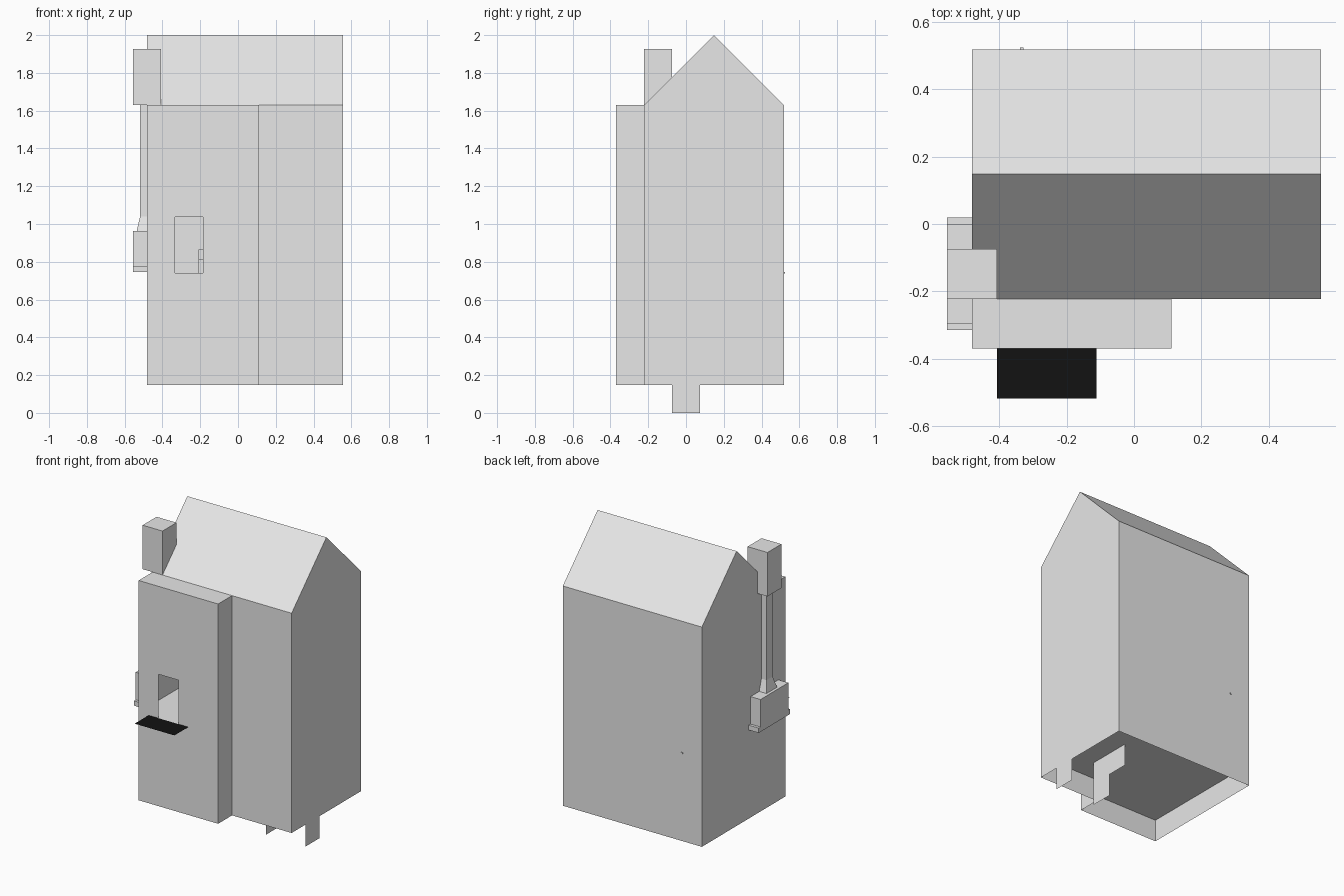
import bpy, bmesh

if "Cube" in bpy.data.objects:
    bpy.data.objects.remove(bpy.data.objects["Cube"])

U = 2 / 13.5                       # modelling grid: the house is 13.5 grid steps tall


def material(name, c):
    m = bpy.data.materials.new(name)
    m.diffuse_color = (c, c, c, 1)
    m.use_nodes = True
    m.node_tree.nodes["Principled BSDF"].inputs["Base Color"].default_value = m.diffuse_color
    return m


GREY = material("plain grey", 0.8)
BLACK = material("black", 0.006)


def make(name, polygons, mat=GREY):
    """Object from flat polygons whose corners are in grid steps."""
    bm = bmesh.new()
    for poly in polygons:
        bm.faces.new([bm.verts.new([c * U for c in p]) for p in poly])
    bmesh.ops.remove_doubles(bm, verts=bm.verts, dist=1e-4)
    me = bpy.data.meshes.new(name)
    bm.to_mesh(me)
    bm.free()
    me.materials.append(mat)
    ob = bpy.data.objects.new(name, me)
    bpy.context.collection.objects.link(ob)
    return ob


def front(x0, x1, y, z0, z1):      # upright panel facing -y
    return [(x0, y, z0), (x1, y, z0), (x1, y, z1), (x0, y, z1)]


def side(x, y0, y1, z0, z1):       # upright panel facing +x
    return [(x, y0, z0), (x, y1, z0), (x, y1, z1), (x, y0, z1)]


def flat(x0, x1, y0, y1, z):       # level panel facing up
    return [(x0, y0, z), (x1, y0, z), (x1, y1, z), (x0, y1, z)]


def flip(poly):
    return poly[::-1]


def block(name, x, y, z, top=None):
    """Closed box; top gives other x and y ranges for a tapered upper end."""
    tx, ty = top or (x, y)
    lo, hi = flat(*x, *y, z[0]), flat(*tx, *ty, z[1])
    sides = [[lo[i], lo[(i + 1) % 4], hi[(i + 1) % 4], hi[i]] for i in range(4)]
    return make(name, [flip(lo), hi] + sides)


X0, X1, XE = -3.25, 3.75, 0.75     # left wall, right wall, right end of the front bay
YB, YF, YE = 3.5, -1.5, -2.5       # back wall, front wall, front of the bay
Z0, Z1, ZR, YR = 1, 11, 13.5, 1    # wall foot, eaves, ridge height, ridge position
DX0, DX1, DZ0, DZ1 = -2.25, -1.25, 5, 7   # door opening

# Main walls, open underneath
gable = [(X1, YF, Z0), (X1, YB, Z0), (X1, YB, Z1), (X1, YR, ZR), (X1, YF, Z1)]
make("house_walls", [
    gable,
    flip([(X0, y, z) for _, y, z in gable]),
    flip(front(X0, X1, YB, Z0, Z1)),
    front(XE, X1, YF, Z0, Z1),
])

# Two roof slopes
make("roof", [
    [(X0, YF, Z1), (X1, YF, Z1), (X1, YR, ZR), (X0, YR, ZR)],
    [(X0, YR, ZR), (X1, YR, ZR), (X1, YB, Z1), (X0, YB, Z1)],
])

# Front bay with the door opening
make("front_bay", [
    front(X0, DX0, YE, Z0, Z1),
    front(DX1, XE, YE, Z0, Z1),
    front(DX0, DX1, YE, Z0, DZ0),
    front(DX0, DX1, YE, DZ1, Z1),
    side(XE, YE, YF, Z0, Z1),
    flip(side(X0, YE, YF, Z0, Z1)),
    flat(X0, XE, YE, YF, Z1),
])

# Floors of both storeys
for name, z in (("lower_floor", 2), ("upper_floor", DZ0)):
    make(name, [flat(X0, X1, YF, YB, z), flat(X0, XE, YE, YF, z)])

# Black landing in front of the door
make("door_landing", [flat(-2.75, -0.75, -3.5, YE, DZ0)], BLACK)

# Stepped side plates of the stairs below the house
steps = [(-0.5, 0), (0.5, 0), (0.5, 1), (1.5, 1), (1.5, 2), (-0.5, 2)]
for i, x in enumerate((X1, 1.75)):
    make(f"stair_side_{i + 1}", [[(x, y, z) for y, z in steps]])

# Small step inside the upper room
block("inner_step_low", (-1.42, -0.75), (2.5, 3.45), (5, 5.5))
block("inner_step_high", (-1.42, -0.75), (3, 3.45), (5.5, 5.83))

# Fireplace on the left wall, flue and chimney stack
block("fireplace_base", (-3.75, X0), (-2.13, 0.13), (5.03, 5.25))
block("fireplace_body", (-3.75, X0), (-2, 0), (5.25, 6.5))
block("flue_shoulder", (-3.62, X0), (-1.38, -0.62), (6.5, 7.02),
      ((-3.5, X0), (-1.22, -0.78)))
block("flue", (-3.5, X0), (-1.22, -0.78), (7.02, 11))
block("chimney_stack", (-3.75, -2.75), (-1.5, -0.5), (11, 13))

# Tiny peg on the back wall
block("back_peg", (-2.29, -2.22), (3.5, 3.54), (4.98, 5.04))
